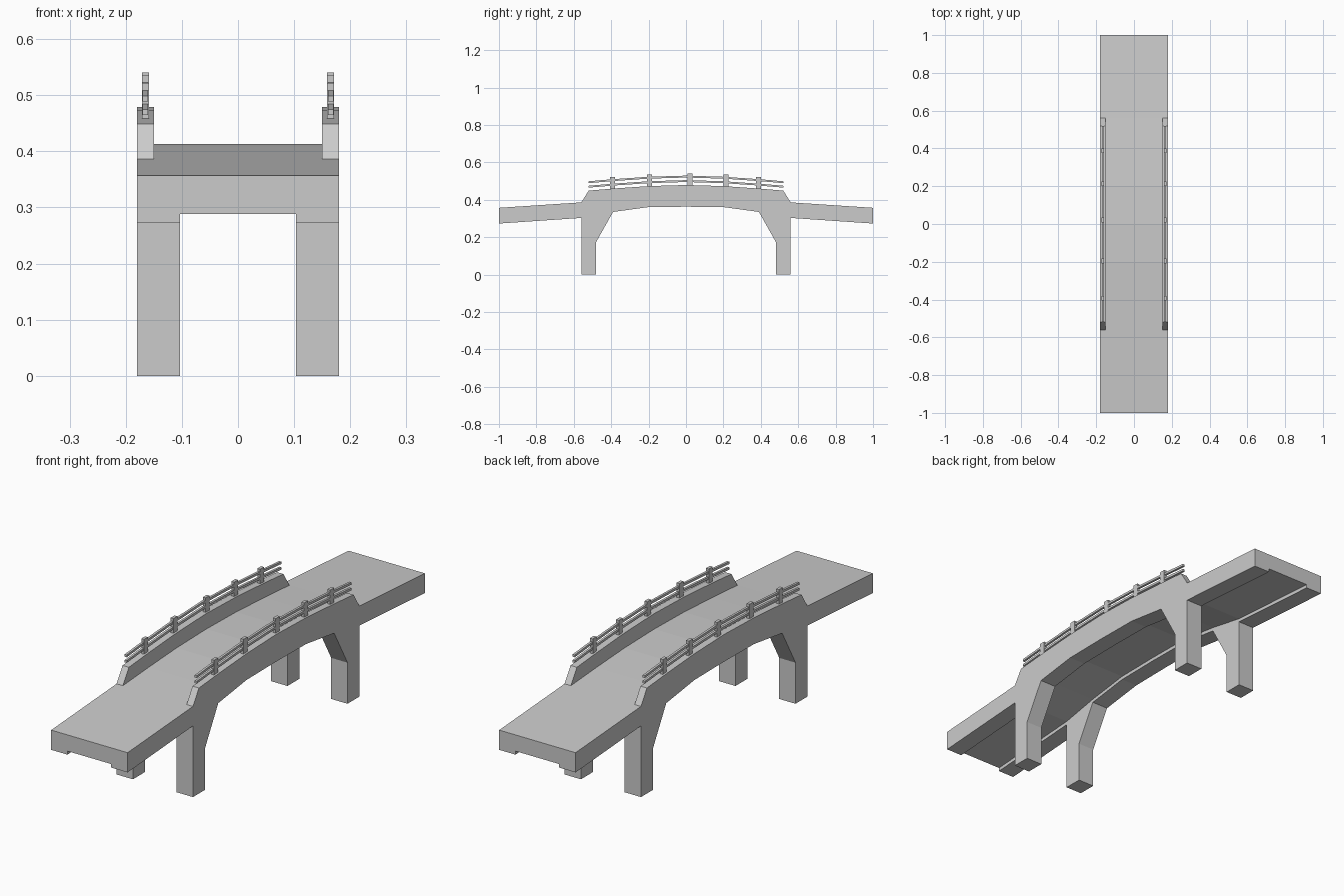
import bpy, bmesh

if "Cube" in bpy.data.objects:
    bpy.data.objects.remove(bpy.data.objects["Cube"])

W = 0.18        # half width of bridge
INNER = 0.103   # inner face of the side girders


def mirrored(half):
    """Complete a y >= 0 polyline (starting at y = 0) to both sides."""
    return [(-y, z) for y, z in reversed(half[1:])] + half


def prism(name, profile, x0, x1, mirror=False):
    """Extrude a closed (y, z) profile from x0 to x1, optionally mirrored in x."""
    bm = bmesh.new()
    face = bm.faces.new([bm.verts.new((x0, y, z)) for y, z in profile])
    new = bmesh.ops.extrude_face_region(bm, geom=[face])["geom"]
    bmesh.ops.translate(bm, vec=(x1 - x0, 0, 0),
                        verts=[v for v in new if isinstance(v, bmesh.types.BMVert)])
    bmesh.ops.recalc_face_normals(bm, faces=bm.faces)
    mesh = bpy.data.meshes.new(name)
    bm.to_mesh(mesh)
    bm.free()
    ob = bpy.data.objects.new(name, mesh)
    bpy.context.collection.objects.link(ob)
    if mirror:
        ob.modifiers.new("Mirror", 'MIRROR').use_axis[0] = True
    return ob


def band(line, low, high):
    """Closed strip between two vertical offsets of a polyline."""
    return [(y, z + high) for y, z in line] + [(y, z + low) for y, z in reversed(line)]


road = mirrored([(0, 0.413), (0.2, 0.409), (0.39, 0.398), (0.56, 0.386), (1, 0.357)])
crown = mirrored([(0, 0.479), (0.2, 0.473), (0.39, 0.460), (0.52, 0.449)])
soffit = mirrored([(0, 0.363), (0.2, 0.361), (0.39, 0.335), (0.56, 0.303), (1, 0.273)])
arch_legs = mirrored([(0, 0.363), (0.2, 0.361), (0.39, 0.335), (0.48, 0.175), (0.48, 0),
                      (0.56, 0), (0.56, 0.303), (1, 0.273)])

# road deck, recessed between the girders
prism("deck", road + [(y, z + 0.015) for y, z in reversed(soffit)], -INNER, INNER)

# side girders with their haunched legs
prism("girder_with_legs", road + arch_legs[::-1], INNER, W, mirror=True)

# parapet walls with sloped ends
wall_base = [p for p in road if abs(p[0]) < 0.6]
prism("parapet", crown + wall_base[::-1], 0.15, W, mirror=True)

# two handrails following the parapet crown
for name, low in (("lower_rail", 0.016), ("upper_rail", 0.040)):
    prism(name, band(crown, low, low + 0.010), 0.1600, 0.1700, mirror=True)


def crown_height(y):
    for (y0, z0), (y1, z1) in zip(crown, crown[1:]):
        if y0 <= y <= y1:
            return z0 + (z1 - z0) * (y - y0) / (y1 - y0)


# railing posts
for i, y in enumerate((-0.393, -0.195, 0.022, 0.213, 0.388)):
    z, h = crown_height(y), 0.013
    prism(f"rail_post_{i}", [(y - h, z - 0.01), (y + h, z - 0.01),
                             (y + h, z + 0.062), (y - h, z + 0.062)],
          0.1585, 0.1715, mirror=True)
